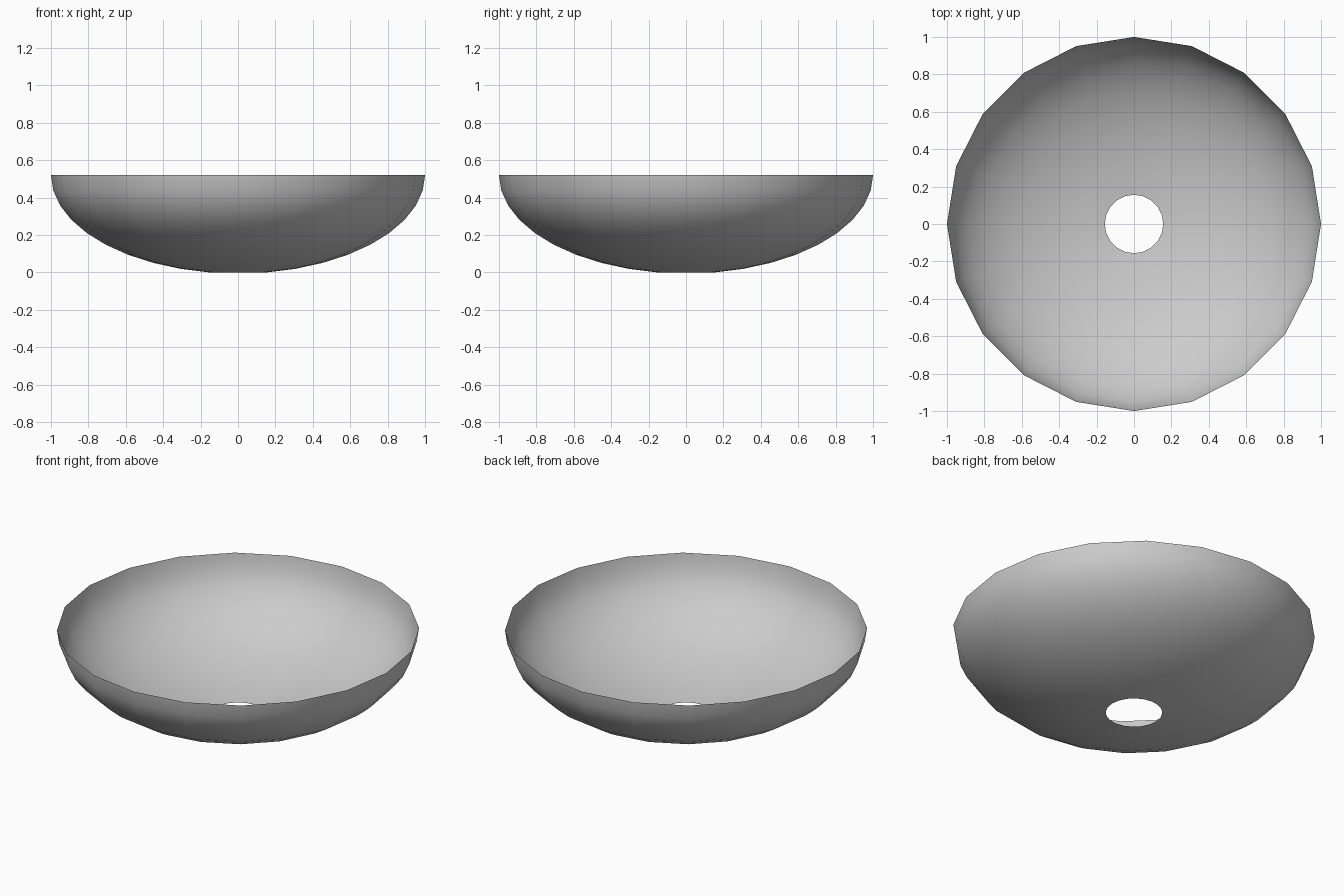
import bpy, bmesh, math

if "Cube" in bpy.data.objects:
    bpy.data.objects.remove(bpy.data.objects["Cube"])

SIDES = 20
HEIGHT = 0.52
STEP = math.radians(9)
SQUASH = HEIGHT / math.cos(STEP)

# bowl: squashed half sphere profile, open at the rim and at the bottom hole
bm = bmesh.new()
profile = [bm.verts.new((math.cos(i * STEP), 0, HEIGHT - SQUASH * math.sin(i * STEP)))
           for i in range(10)]
edges = [bm.edges.new(pair) for pair in zip(profile, profile[1:])]
bmesh.ops.spin(bm, geom=profile + edges, cent=(0, 0, 0), axis=(0, 0, 1),
               angle=2 * math.pi, steps=SIDES, use_merge=False)
bmesh.ops.remove_doubles(bm, verts=bm.verts, dist=1e-4)
bmesh.ops.recalc_face_normals(bm, faces=bm.faces)

# normals face outward
if sum(f.normal.dot(f.calc_center_median().xy.to_3d()) for f in bm.faces) < 0:
    bmesh.ops.reverse_faces(bm, faces=bm.faces)
for face in bm.faces:
    face.smooth = True

mesh = bpy.data.meshes.new("bowl")
bm.to_mesh(mesh)
bm.free()
bpy.context.collection.objects.link(bpy.data.objects.new("bowl", mesh))
